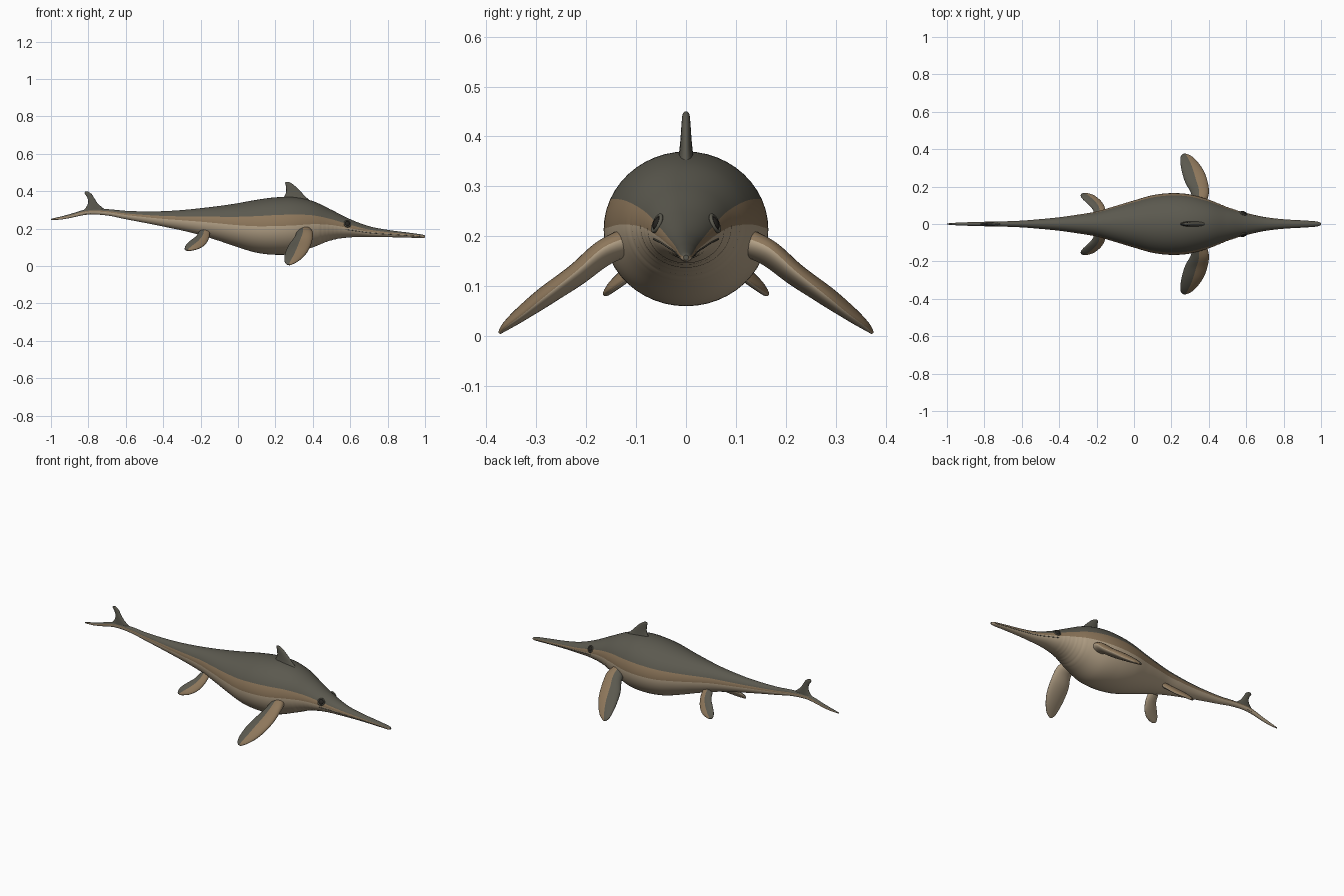
import bpy, bmesh, math
from mathutils import Vector

if "Cube" in bpy.data.objects:
    bpy.data.objects.remove(bpy.data.objects["Cube"])


def material(name, rgb):
    m = bpy.data.materials.new(name)
    m.diffuse_color = (*rgb, 1)
    m.use_nodes = True
    m.node_tree.nodes["Principled BSDF"].inputs["Base Color"].default_value = m.diffuse_color
    return m


DARK = material("dark grey back", (0.105, 0.1, 0.078))
BROWN = material("brown flank", (0.27, 0.185, 0.105))
LIGHT = material("pale belly", (0.47, 0.37, 0.25))
BLACK = material("eye black", (0.02, 0.018, 0.015))
SKIN = [DARK, BROWN, LIGHT]


def smooth_rows(rows, n):
    """Catmull-Rom interpolation of rows of numbers."""
    out = []
    for i in range(len(rows) - 1):
        a, b, c, d = (rows[min(max(i + k, 0), len(rows) - 1)] for k in (-1, 0, 1, 2))
        for s in range(n):
            t = s / n
            out.append([0.5 * (2 * q + (r - p) * t + (2 * p - 5 * q + 4 * r - w) * t * t
                               + (3 * q - p - 3 * r + w) * t ** 3)
                        for p, q, r, w in zip(a, b, c, d)])
    out.append(list(rows[-1]))
    return out


def loft(name, rings, rule):
    """Skin closed rings; rule(angle) gives the material index of a face."""
    bm = bmesh.new()
    vs = [[bm.verts.new(p) for p in ring] for ring in rings]
    n = len(vs[0])
    for r0, r1 in zip(vs, vs[1:]):
        for j in range(n):
            k = (j + 1) % n
            f = bm.faces.new((r0[j], r0[k], r1[k], r1[j]))
            f.material_index = rule((j + 0.5) * 2 * math.pi / n)
            f.smooth = True
    for ring in (vs[0], vs[-1]):
        bm.faces.new(ring).material_index = rule(math.pi / 4)
    bmesh.ops.recalc_face_normals(bm, faces=bm.faces)
    me = bpy.data.meshes.new(name)
    bm.to_mesh(me)
    bm.free()
    for m in SKIN:
        me.materials.append(m)
    ob = bpy.data.objects.new(name, me)
    bpy.context.collection.objects.link(ob)
    return ob


# Body: x, top, bottom, half width
PROFILE = [
    (-1.0, .252, .246, .003), (-.95, .264, .248, .007), (-.9, .277, .256, .009),
    (-.8, .305, .275, .012), (-.7, .304, .270, .014), (-.6, .295, .250, .018),
    (-.5, .292, .231, .026), (-.4, .293, .211, .036), (-.3, .299, .190, .050),
    (-.2, .309, .165, .067), (-.1, .321, .134, .096), (0, .336, .100, .126),
    (.1, .354, .071, .154), (.2, .367, .060, .165), (.3, .368, .066, .158),
    (.4, .347, .100, .130), (.5, .300, .138, .090), (.6, .250, .153, .059),
    (.7, .213, .154, .036), (.8, .193, .154, .024), (.9, .180, .152, .018),
    (.98, .169, .149, .012), (1.0, .162, .152, .005)]
BODY = smooth_rows(PROFILE, 12)


def body_point(row, a, grow=0.0):
    x, top, bot, w = row
    r = 1 + grow
    # shallow throat folds on the lower half
    if .43 < x < .56 and math.sin(a) < 0.05:
        r += 0.012 * math.sin((x - .43) / .13 * 6 * 2 * math.pi)
    return Vector((x, w * r * math.cos(a),
                   (top + bot) / 2 + (top - bot) / 2 * r * math.sin(a)))


def body_rule(a):
    s = math.sin(a)
    return 0 if s > 0.38 else 1 if s > 0 else 2


N = 48
loft("body", [[body_point(r, 2 * math.pi * j / N) for j in range(N)] for r in BODY], body_rule)


def blade(name, rows, rule, up):
    """Fin or flipper: rows of leading point, trailing point, half thickness."""
    rings = []
    data = smooth_rows(rows, 6)
    for i, r in enumerate(data):
        lead, trail = Vector(r[:3]), Vector(r[3:6])
        q, p = data[min(i + 1, len(data) - 1)], data[max(i - 1, 0)]
        span = Vector(q[:3]) + Vector(q[3:6]) - Vector(p[:3]) - Vector(p[3:6])
        nrm = span.cross(lead - trail).normalized()
        if nrm.dot(up) < 0:
            nrm.negate()
        mid, half = (lead + trail) / 2, (lead - trail) / 2
        rings.append([mid + half * math.cos(a) + nrm * r[6] * math.sin(a)
                      for a in (2 * math.pi * j / 24 for j in range(24))])
    return loft(name, rings, rule)


def flipper_rule(a):
    if math.sin(a) < 0:
        return 2
    return 0 if math.cos(a) < 0.1 else 1


FORE = [(.385, .11, .20, .315, .11, .185, .028), (.40, .165, .178, .305, .165, .155, .025),
        (.395, .22, .130, .275, .22, .115, .022), (.375, .28, .082, .256, .28, .080, .020),
        (.345, .325, .045, .248, .33, .047, .015), (.31, .36, .019, .250, .36, .022, .009),
        (.28, .374, .005, .262, .374, .007, .003)]
HIND = [(-.15, .05, .185, -.21, .05, .18, .015), (-.155, .085, .15, -.225, .085, .157, .014),
        (-.175, .12, .115, -.255, .115, .135, .013), (-.21, .15, .093, -.28, .14, .11, .011),
        (-.245, .163, .084, -.285, .155, .09, .007), (-.262, .166, .082, -.278, .162, .083, .003)]
for side, s in (("right", -1), ("left", 1)):
    for part, rows in (("fore_flipper", FORE), ("hind_flipper", HIND)):
        flipped = [(r[0], s * r[1], r[2], r[3], s * r[4], r[5], r[6]) for r in rows]
        blade(f"{part}_{side}", flipped, flipper_rule, Vector((0, 0, 1)))

# Dorsal fin and upper tail lobe
DORSAL = [(.40, 0, .335, .235, 0, .345, .020), (.362, 0, .370, .245, 0, .366, .014),
          (.335, 0, .398, .257, 0, .395, .011), (.308, 0, .425, .256, 0, .425, .009),
          (.285, 0, .443, .252, 0, .444, .007), (.270, 0, .450, .255, 0, .450, .003)]
TAIL = [(-.69, 0, .292, -.88, 0, .272, .010), (-.72, 0, .309, -.825, 0, .300, .010),
        (-.75, 0, .335, -.802, 0, .335, .009), (-.768, 0, .362, -.806, 0, .365, .007),
        (-.783, 0, .385, -.820, 0, .388, .006), (-.80, 0, .397, -.816, 0, .398, .003)]
blade("dorsal_fin", DORSAL, lambda a: 0, Vector((0, 1, 0)))
blade("tail_fin", TAIL, lambda a: 0, Vector((0, 1, 0)))

# Eyes with raised lids, and a mouth line on each side
for side, s in (("right", -1), ("left", 1)):
    pos = (.585, s * .058, .226)
    rot = (math.radians(90 - s * -22), 0, math.radians(s * -18))
    for kind in ("eye", "eyelid"):
        if kind == "eye":
            bpy.ops.mesh.primitive_uv_sphere_add(segments=20, ring_count=12, radius=.014,
                                                 location=pos, rotation=rot)
            bpy.context.object.scale.z = .5
        else:
            bpy.ops.mesh.primitive_torus_add(major_segments=28, minor_segments=10,
                                             major_radius=.017, minor_radius=.004,
                                             location=pos, rotation=rot)
        ob = bpy.context.object
        ob.name = f"{kind}_{side}"
        ob.data.materials.append(BLACK if kind == "eye" else DARK)
        bpy.ops.object.shade_smooth()
    ang = math.radians(-12)
    pts = [body_point(r, ang if s > 0 else math.pi - ang) for r in BODY if .57 < r[0] < .985]
    cu = bpy.data.curves.new(f"mouth_line_{side}", "CURVE")
    cu.dimensions = "3D"
    cu.bevel_depth = .0018
    cu.bevel_resolution = 1
    sp = cu.splines.new("POLY")
    sp.points.add(len(pts) - 1)
    for p, v in zip(sp.points, pts):
        p.co = (*v, 1)
    cu.materials.append(DARK)
    bpy.context.collection.objects.link(bpy.data.objects.new(cu.name, cu))
